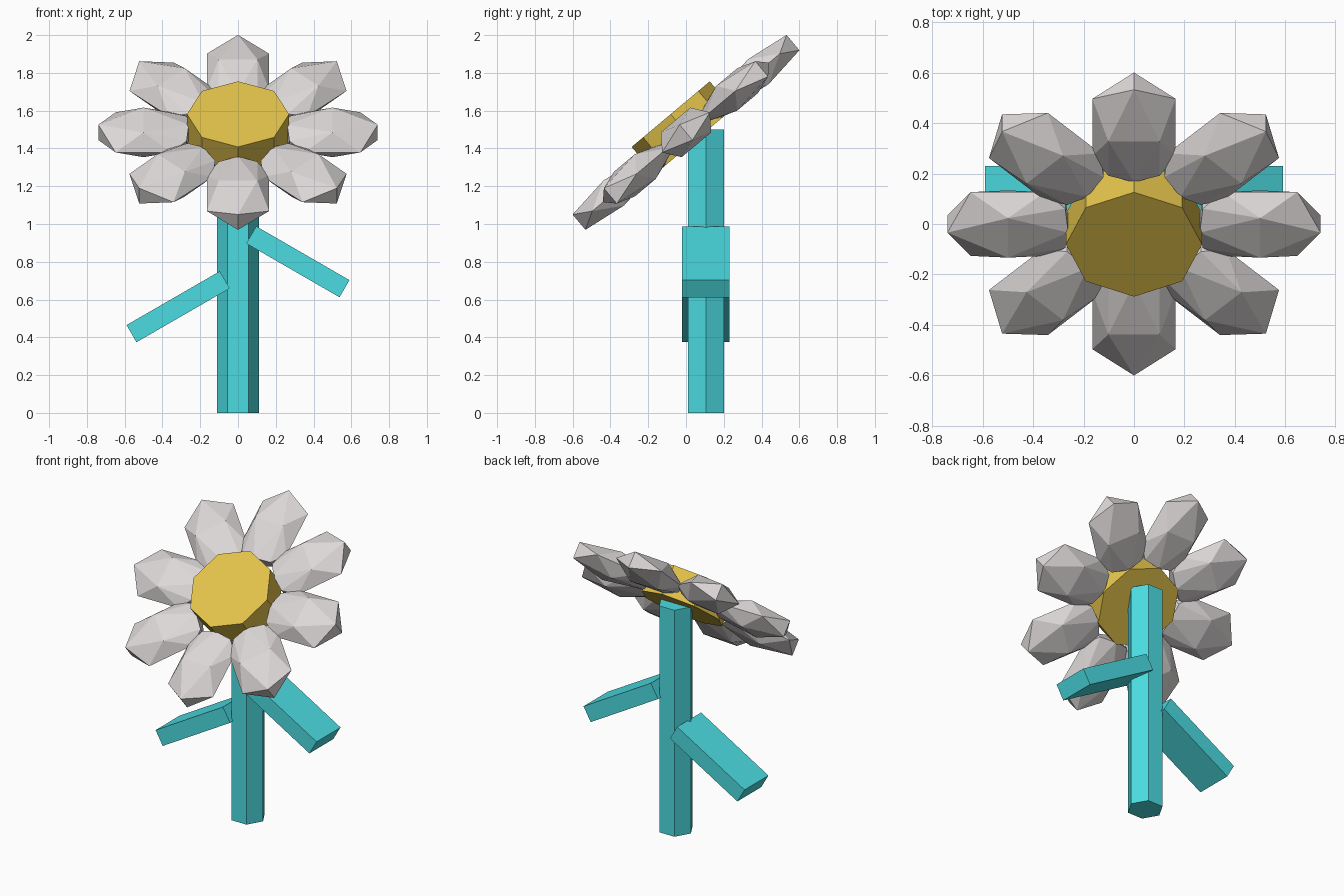
import bpy, bmesh
from math import radians, pi
from mathutils import Matrix, Vector

cube = bpy.data.objects.get("Cube")
if cube:
    bpy.data.objects.remove(cube, do_unlink=True)


def material(name, rgb):
    m = bpy.data.materials.new(name)
    m.use_nodes = True
    m.diffuse_color = (*rgb, 1)
    m.node_tree.nodes["Principled BSDF"].inputs["Base Color"].default_value = (*rgb, 1)
    return m


teal = material("teal", (0.07, 0.72, 0.76))
yellow = material("yellow", (0.78, 0.55, 0.07))
pale = material("pale grey", (0.73, 0.69, 0.69))


def add_object(name, bm, mat, matrix):
    bmesh.ops.recalc_face_normals(bm, faces=bm.faces)
    bm.transform(matrix)
    mesh = bpy.data.meshes.new(name)
    bm.to_mesh(mesh)
    bm.free()
    mesh.materials.append(mat)
    obj = bpy.data.objects.new(name, mesh)
    bpy.context.collection.objects.link(obj)
    return obj


def prism(name, sides, radius, depth, mat, matrix):
    bm = bmesh.new()
    bmesh.ops.create_cone(bm, cap_ends=True, segments=sides, radius1=radius,
                          radius2=radius, depth=depth)
    # a vertex must point along x
    first = max(v.co.x for v in bm.verts)
    turn = 0 if first > radius * 0.999 else pi / sides
    return add_object(name, bm, mat, matrix @ Matrix.Rotation(turn, 4, "Z"))


def petal_mesh(centre, length, width, thick):
    """Stretched icosahedron with a broadened inner end, long axis on x."""
    phi = (1 + 5 ** 0.5) / 2
    bm = bmesh.new()
    for s in (-1, 1):
        for t in (-1, 1):
            for p in ((s * phi, 0, t), (s, t * phi, 0), (0, s, t * phi),
                      (-phi * 0.95, s, t * 0.5)):
                bm.verts.new((centre + p[0] * length, p[1] * width, p[2] * thick))
    bmesh.ops.convex_hull(bm, input=bm.verts)
    return bm


# Stem
stem_y = 0.105
prism("stem", 6, 0.11, 1.5, teal, Matrix.Translation((0, stem_y, 0.75)))

# Leaves: slanted slabs on both sides
for name, side, height in (("left_leaf", 1, 0.8), ("right_leaf", -1, 0.562)):
    bm = bmesh.new()
    bmesh.ops.create_cube(bm, size=1)
    place = (Matrix.Translation((side * 0.317, stem_y, height))
             @ Matrix.Rotation(side * radians(30), 4, "Y")
             @ Matrix.Diagonal((0.57, 0.25, 0.105, 1)))
    add_object(name, bm, teal, place)

# Flower head, tilted to the front
head = Matrix.Translation((0, 0, 1.485)) @ Matrix.Rotation(radians(40), 4, "X")
prism("flower_centre", 8, 0.27, 0.19, yellow, head @ Matrix.Translation((0, 0, 0.031)))

# Petals
for i in range(8):
    add_object(f"petal_{i + 1}", petal_mesh(0.5, 0.148, 0.102, 0.053), pale,
               head @ Matrix.Rotation(i * pi / 4, 4, "Z"))
